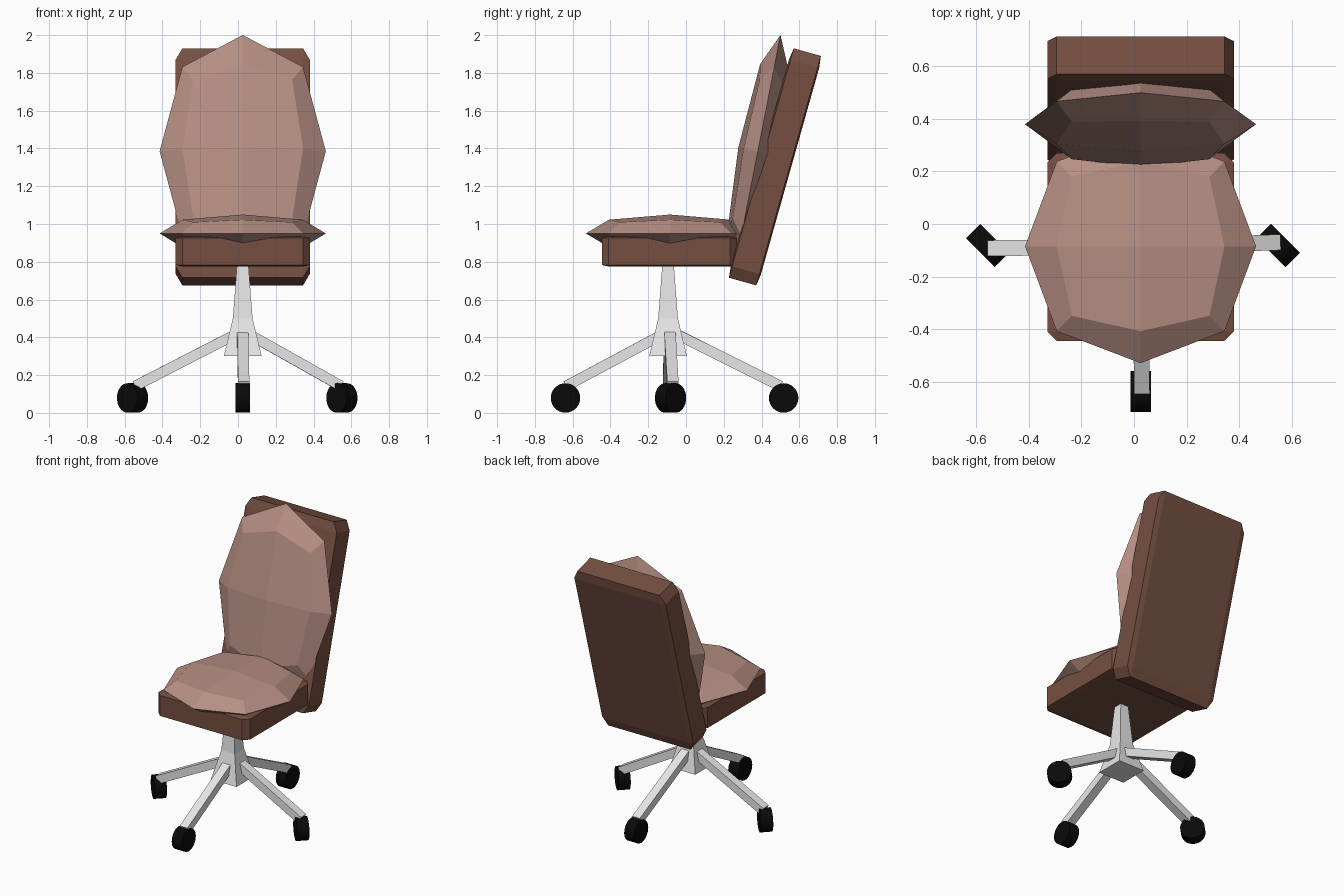
import bpy
import bmesh
import math
from mathutils import Vector

if "Cube" in bpy.data.objects:
    bpy.data.objects.remove(bpy.data.objects["Cube"], do_unlink=True)


def material(name, rgb):
    m = bpy.data.materials.new(name)
    m.use_nodes = True
    m.diffuse_color = (*rgb, 1)
    m.node_tree.nodes["Principled BSDF"].inputs["Base Color"].default_value = (*rgb, 1)
    return m


BROWN = material("dark brown", (0.18, 0.078, 0.053))
PINK = material("dusty pink", (0.47, 0.275, 0.23))
METAL = material("light grey metal", (0.8, 0.8, 0.8))
BLACK = material("black rubber", (0.003, 0.003, 0.003))

CX, CY = 0.025, -0.095   # axis of the stand


def make(name, bm, mat, loc=(0, 0, 0)):
    bmesh.ops.recalc_face_normals(bm, faces=bm.faces[:])
    mesh = bpy.data.meshes.new(name)
    bm.to_mesh(mesh)
    bm.free()
    mesh.materials.append(mat)
    ob = bpy.data.objects.new(name, mesh)
    ob.location = loc
    bpy.context.collection.objects.link(ob)
    return ob


def block(name, mat, loc, size, tilt=0.0):
    bm = bmesh.new()
    bmesh.ops.create_cube(bm, size=1)
    ob = make(name, bm, mat, loc)
    ob.scale = size
    ob.rotation_euler.x = -tilt
    return ob


def shell(name, loc, size, tilt=0.0):
    # Chamfer is proportional to the stretched sides
    ob = block(name, BROWN, loc, size, tilt)
    bevel = ob.modifiers.new("chamfer", "BEVEL")
    bevel.width = 0.05
    bevel.segments = 1


def cushion(name, loc, half, tilt=0.0):
    # A cube subdivided once, whose face centres shrink to 0.84 of the cage
    ob = block(name, PINK, loc, [2 * h / 0.8395 for h in half], tilt)
    sub = ob.modifiers.new("pillow", "SUBSURF")
    sub.levels = sub.render_levels = 1


def leg(name, start, end, width=0.06, height=0.055):
    start, end = Vector(start), Vector(end)
    axis = end - start
    ob = block(name, METAL, (start + end) / 2, (width, axis.length, height))
    ob.rotation_mode = "QUATERNION"
    ob.rotation_quaternion = axis.to_track_quat("Y", "Z")


def wheel(name, x, y, turn):
    bm = bmesh.new()
    bmesh.ops.create_cone(bm, cap_ends=True, segments=32, radius1=0.078,
                          radius2=0.078, depth=0.078)
    ob = make(name, bm, BLACK, (x, y, 0.079))
    ob.rotation_euler = (0, math.pi / 2, turn)


# Seat and backrest shells
shell("seat_base", (CX, -0.088, 0.855), (0.71, 0.715, 0.16))
shell("backrest", (CX, 0.471, 1.3025), (0.71, 0.166, 1.262), 0.275)

# Padding
cushion("seat_cushion", (CX, -0.085, 0.95), (0.44, 0.445, 0.1))
cushion("back_cushion", (CX, 0.38, 1.385), (0.44, 0.105, 0.627), 0.193)

# Square flared column
bm = bmesh.new()
rings = []
for z, r in ((0.3, 0.1), (0.5, 0.052), (0.79, 0.03)):
    rings.append([bm.verts.new((sx * r, sy * r, z))
                  for sx, sy in ((-1, -1), (1, -1), (1, 1), (-1, 1))])
for low, high in zip(rings, rings[1:]):
    for i in range(4):
        j = (i + 1) % 4
        bm.faces.new((low[i], low[j], high[j], high[i]))
bm.faces.new(rings[0])
bm.faces.new(rings[-1])
make("column", bm, METAL, (CX, CY, 0))

# Legs with a wheel at each end: leg tip, wheel centre, wheel turn
diagonal = math.radians(45)
for side, tip, hub, turn in (
        ("front", (0.03, -0.635), (0.025, -0.638), 0),
        ("back", (0.03, 0.5), (0.025, 0.517), 0),
        ("right", (-0.545, -0.092), (-0.558, -0.082), diagonal),
        ("left", (0.545, -0.07), (0.55, -0.082), diagonal)):
    leg(side + "_leg", (CX, CY + 0.008, 0.435), (*tip, 0.142))
    wheel(side + "_wheel", *hub, turn)
